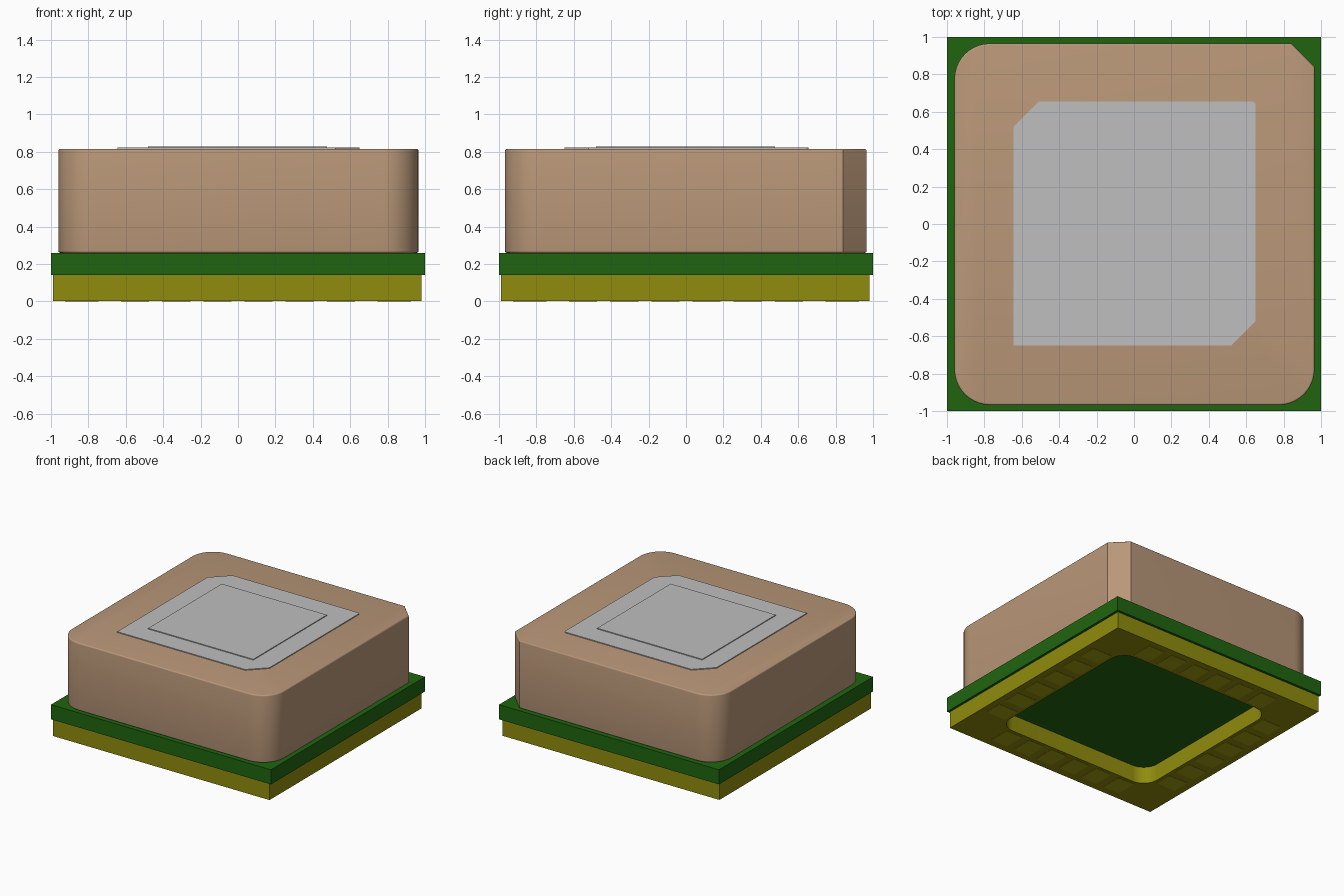
import bpy
import bmesh
import math

cube = bpy.data.objects.get("Cube")
if cube:
    bpy.data.objects.remove(cube, do_unlink=True)


def material(name, rgb):
    m = bpy.data.materials.new(name)
    m.use_nodes = True
    m.diffuse_color = (*rgb, 1)
    m.node_tree.nodes["Principled BSDF"].inputs["Base Color"].default_value = (*rgb, 1)
    return m


TAN = material("tan ceramic", (0.49, 0.313, 0.19))
GREY = material("silver grey", (0.52, 0.52, 0.52))
GREEN = material("board green", (0.014, 0.13, 0.005))
OLIVE = material("olive yellow", (0.28, 0.262, 0.004))
PAD = material("light olive pad", (0.37, 0.35, 0.006))


def outline(x0, x1, y0, y1, corners):
    """Rectangle outline; corners run back right, back left, front left, front
    right, each ('round', r), ('cut', c) or None."""
    points = []
    spots = [(x1, y1), (x0, y1), (x0, y0), (x1, y0)]
    signs = [(1, 1), (-1, 1), (-1, -1), (1, -1)]
    for i, ((x, y), (sx, sy), style) in enumerate(zip(spots, signs, corners)):
        if style is None:
            points.append((x, y))
            continue
        kind, r = style
        steps = 10 if kind == "round" else 1
        for k in range(steps + 1):
            a = math.pi / 2 * (i + k / steps)
            points.append((x - sx * r + r * math.cos(a), y - sy * r + r * math.sin(a)))
    return points


def slab(name, points, z0, z1, mat, hole=None, bevel=0):
    """Extrude an outline, with an optional hole and softened rims."""
    bm = bmesh.new()
    edges = []
    for loop in [points] + ([hole] if hole else []):
        vs = [bm.verts.new((x, y, z0)) for x, y in loop]
        edges += [bm.edges.new((vs[i - 1], vs[i])) for i in range(len(vs))]
    if hole:
        bmesh.ops.triangle_fill(bm, edges=edges, use_beauty=True)
    else:
        bm.faces.new(vs)
    ext = bmesh.ops.extrude_face_region(bm, geom=bm.faces[:])
    top = [g for g in ext["geom"] if isinstance(g, bmesh.types.BMVert)]
    bmesh.ops.translate(bm, verts=top, vec=(0, 0, z1 - z0))
    bmesh.ops.recalc_face_normals(bm, faces=bm.faces[:])
    if bevel:
        rims = [e for e in bm.edges if abs(e.verts[0].co.z - e.verts[1].co.z) < 1e-5]
        bmesh.ops.bevel(bm, geom=rims, offset=bevel, segments=4, profile=0.5, affect="EDGES")
    mesh = bpy.data.meshes.new(name)
    bm.to_mesh(mesh)
    bm.free()
    mesh.materials.append(mat)
    ob = bpy.data.objects.new(name, mesh)
    bpy.context.collection.objects.link(ob)
    bpy.ops.object.select_all(action="DESELECT")
    ob.select_set(True)
    bpy.context.view_layer.objects.active = ob
    bpy.ops.object.shade_smooth_by_angle(angle=math.radians(30))
    return ob


# Lower frame with a rounded square opening
slab("lower_frame", outline(-0.99, 0.98, -0.99, 0.98, [None] * 4), 0.002, 0.14, OLIVE,
     hole=outline(-0.72, 0.72, -0.72, 0.72, [("round", 0.13)] * 4))

# Contact pads under each side of the frame
for side, (dx, dy) in {"right": (1, 0), "back": (0, 1), "left": (-1, 0), "front": (0, -1)}.items():
    for i in range(6):
        t, r = -0.55 + 0.22 * i, 0.835
        cx, cy = dx * r - dy * t, dy * r + dx * t
        hx, hy = (0.09, 0.075) if dx else (0.075, 0.09)
        slab(f"contact_pad_{side}_{i + 1}",
             outline(cx - hx, cx + hx, cy - hy, cy + hy, [None] * 4), 0, 0.004, PAD)

# Circuit board
slab("circuit_board", outline(-1, 1, -1, 1, [None] * 4), 0.14, 0.26, GREEN)

# Ceramic block with three round corners and one cut corner
slab("ceramic_block",
     outline(-0.96, 0.965, -0.968, 0.965, [("cut", 0.125)] + [("round", 0.19)] * 3),
     0.26, 0.815, TAN, bevel=0.01)

# Metal patch with two opposite cut corners, and a raised plate on it
slab("metal_patch",
     outline(-0.643, 0.65, -0.65, 0.655,
             [("round", 0.02), ("cut", 0.135), None, ("cut", 0.13)]),
     0.81, 0.822, GREY)
slab("raised_plate", outline(-0.48, 0.475, -0.48, 0.475, [None] * 4), 0.82, 0.829, GREY)
